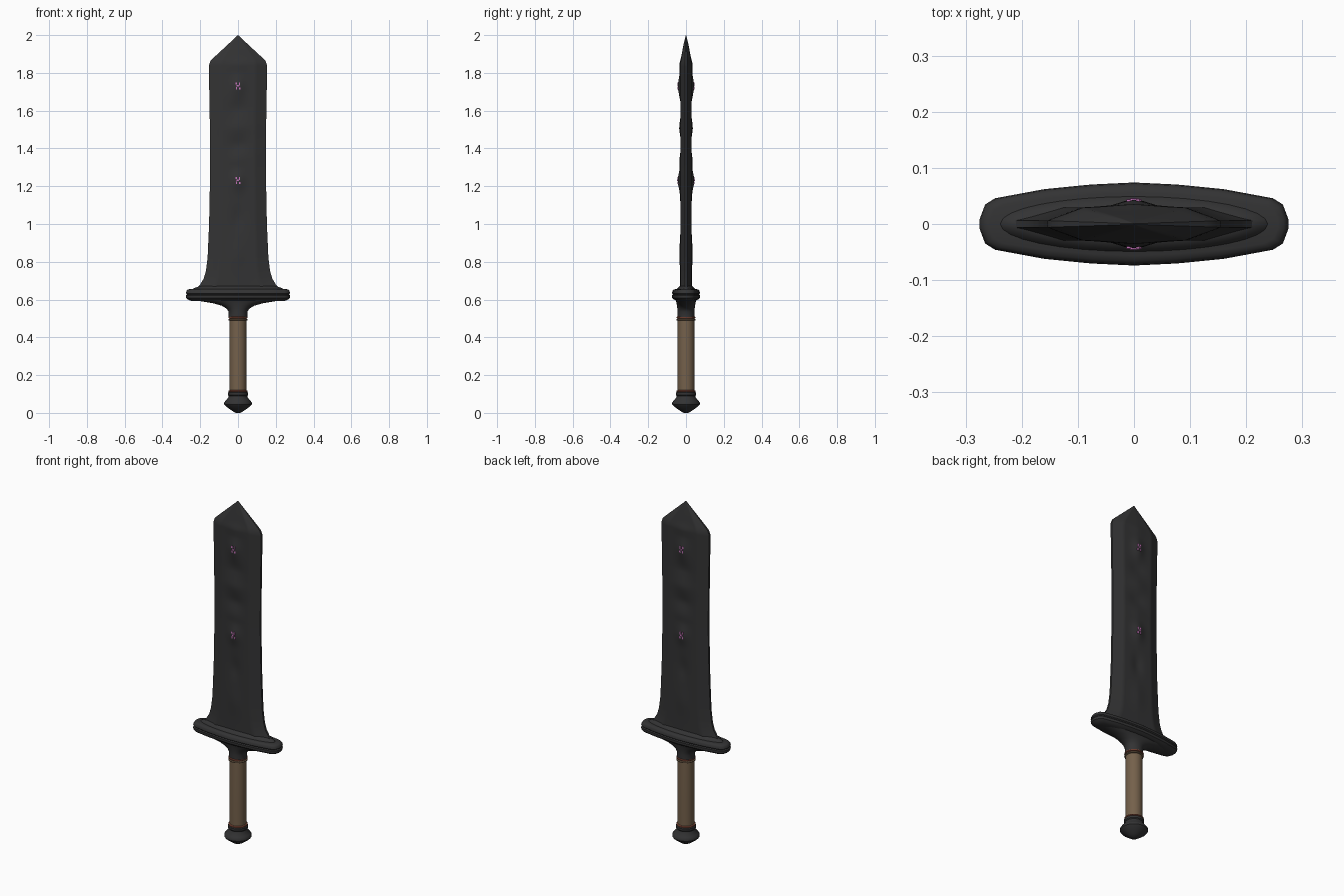
import bpy, bmesh, math

if "Cube" in bpy.data.objects:
    bpy.data.objects.remove(bpy.data.objects["Cube"])


def material(name, r, g, b):
    m = bpy.data.materials.new(name)
    m.diffuse_color = (r, g, b, 1)
    m.use_nodes = True
    m.node_tree.nodes["Principled BSDF"].inputs["Base Color"].default_value = m.diffuse_color
    return m


IRON = material("dark iron", 0.033, 0.033, 0.034)
GRIP = material("brown leather", 0.175, 0.118, 0.07)
COPPER = material("copper red", 0.25, 0.075, 0.045)
GLOW = material("violet glow", 0.55, 0.17, 0.48)


def finish(bm, name, mat, angle=40):
    bmesh.ops.remove_doubles(bm, verts=bm.verts, dist=1e-5)
    bmesh.ops.recalc_face_normals(bm, faces=bm.faces)
    mesh = bpy.data.meshes.new(name)
    bm.to_mesh(mesh)
    bm.free()
    mesh.materials.append(mat)
    ob = bpy.data.objects.new(name, mesh)
    bpy.context.collection.objects.link(ob)
    bpy.ops.object.select_all(action='DESELECT')
    ob.select_set(True)
    bpy.context.view_layer.objects.active = ob
    bpy.ops.object.shade_smooth_by_angle(angle=math.radians(angle))
    return ob


def loft(name, rings, mat, angle=40):
    """Skin a stack of equal-length closed rings and cap both ends."""
    bm = bmesh.new()
    rows = [[bm.verts.new(p) for p in ring] for ring in rings]
    n = len(rows[0])
    for a, b in zip(rows, rows[1:]):
        for i in range(n):
            j = (i + 1) % n
            bm.faces.new((a[i], a[j], b[j], b[i]))
    bm.faces.new(rows[0])
    bm.faces.new(rows[-1])
    return finish(bm, name, mat, angle)


def ellipse(rx, ry, z, n=32):
    return [(rx * math.cos(2 * math.pi * i / n), ry * math.sin(2 * math.pi * i / n), z)
            for i in range(n)]


def lathe(name, profile, mat, n=24, angle=40):
    return loft(name, [ellipse(r, r, z, n) for r, z in profile], mat, angle)


def interp(table, z):
    for (z0, v0), (z1, v1) in zip(table, table[1:]):
        if z <= z1:
            return v0 + (v1 - v0) * (z - z0) / (z1 - z0)
    return table[-1][1]


# Blade: outline half-widths, with bumps (+) and hammered hollows (-) on both faces
WIDTH = [(0.62, 0.235), (0.65, 0.226), (0.68, 0.2), (0.71, 0.182), (0.75, 0.17),
         (0.82, 0.161), (1.0, 0.153), (1.3, 0.147), (1.6, 0.15), (1.8, 0.154),
         (1.84, 0.154), (1.865, 0.145), (1.885, 0.124), (2.0, 0.0)]
BUMPS = [(1.23, 0.013, 0.035, 0.05), (1.73, 0.012, 0.035, 0.055), (1.51, 0.005, 0.06, 0.035),
         (1.61, -0.006, 0.05, 0.04), (1.42, -0.007, 0.05, 0.035), (1.34, 0.003, 0.05, 0.03),
         (1.03, -0.007, 0.03, 0.06), (0.84, 0.004, 0.04, 0.07), (1.84, 0.004, 0.05, 0.03)]


def half_thickness(x, z):
    u = min(1, abs(x) / max(interp(WIDTH, z), 1e-6))
    t = 0.031 - 0.003 * u
    if u > 0.6:                                   # ground edge
        t -= 0.022 * (u - 0.6) / 0.4
    for bz, h, sx, sz in BUMPS:
        t += h * math.exp(-(x / sx) ** 2 - ((z - bz) / sz) ** 2)
    if z > 1.85:                                  # taper to the point
        k = (2.0 - z) / 0.15
        t *= k ** 0.8
    return max(t, 0.0005)


zs = sorted({0.62 + 0.015 * i for i in range(92)} | {z for z, w in WIDTH})
US = [-1 + i / 15 for i in range(31)]
rings = []
for z in zs:
    w = max(interp(WIDTH, z), 0.0005)
    front = [(u * w, -half_thickness(u * w, z), z) for u in US]
    back = [(x, -y, z) for x, y, z in reversed(front)]
    rings.append(front + back)
loft("blade", rings, IRON, 35)

# Glowing marks: thin chips set into the bumps, front and back
CHIPS = [(-0.009, 0.014, 0.008, 0.012), (0.007, 0.012, 0.006, 0.016), (-0.001, 0.001, 0.012, 0.008),
         (-0.008, -0.012, 0.005, 0.014), (0.009, -0.013, 0.008, 0.012)]
bm = bmesh.new()
for cz in (1.23, 1.73):
    for side in (-1, 1):
        for dx, dz, sx, sz in CHIPS:
            y = side * half_thickness(dx, cz + dz)
            cube = bmesh.ops.create_cube(bm, size=1)["verts"]
            bmesh.ops.scale(bm, vec=(sx, 0.005, sz), verts=cube)
            bmesh.ops.translate(bm, vec=(dx, y, cz + dz), verts=cube)
finish(bm, "glowing_marks", GLOW)

# Guard: long tapered plate with a groove round its rim
QUARTER = [(1, 0.12), (0.965, 0.47), (0.9, 0.62), (0.58, 0.84), (0.28, 0.95), (0, 1)]
half = QUARTER + [(-x, y) for x, y in reversed(QUARTER[:-1])]
outline = half + [(-x, -y) for x, y in half]
RIM = [(0.592, 0.03), (0.6, 0.01), (0.608, 0.001), (0.622, 0.0), (0.627, 0.005),
       (0.632, 0.0), (0.645, 0.002), (0.652, 0.008), (0.655, 0.018)]
loft("guard", [[(x * (0.275 - d), y * (0.074 - d), z) for x, y in outline] for z, d in RIM],
     IRON, 40)

# Collar flaring from the grip into the guard
COLLAR = [(0.05, 0.046, 0.505), (0.049, 0.045, 0.535), (0.06, 0.046, 0.552), (0.085, 0.048, 0.567),
          (0.13, 0.05, 0.58), (0.19, 0.052, 0.59), (0.245, 0.055, 0.6)]
loft("collar", [ellipse(*c) for c in COLLAR], IRON, 50)

# Fillet where the blade settles on the guard
loft("blade_seat", [ellipse(0.245, 0.055, 0.645), ellipse(0.235, 0.046, 0.66),
                    ellipse(0.2, 0.034, 0.672)], IRON, 60)

# Grip with an end band top and bottom
lathe("grip", [(0.044, 0.1), (0.045, 0.2), (0.045, 0.4), (0.044, 0.5)], GRIP)
for name, z, mat in (("upper_grip_band", 0.493, GRIP), ("upper_copper_ring", 0.505, COPPER),
                     ("lower_copper_ring", 0.115, COPPER)):
    h = 0.005
    lathe(name, [(0.046, z - h), (0.051, z - h / 2), (0.051, z + h / 2), (0.046, z + h)], mat)

# Pommel
lathe("pommel", [(0.012, 0.0), (0.03, 0.01), (0.066, 0.036), (0.073, 0.045), (0.073, 0.054),
                 (0.066, 0.064), (0.05, 0.083), (0.049, 0.09), (0.053, 0.095),
                 (0.053, 0.107), (0.046, 0.112)], IRON, 24, 35)
